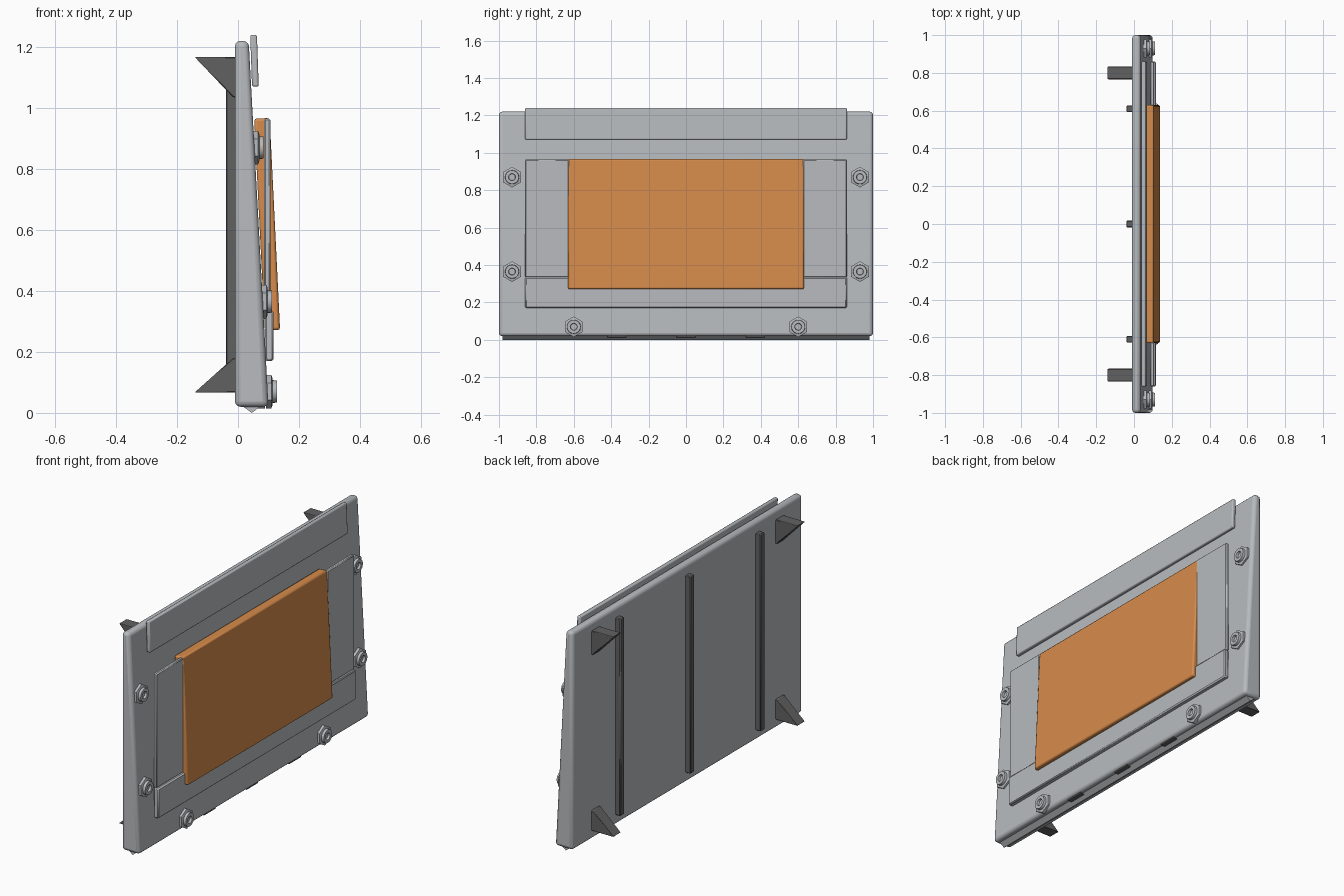
import bpy, bmesh, math
from mathutils import Matrix

cube = bpy.data.objects.get("Cube")
if cube:
    bpy.data.objects.remove(cube, do_unlink=True)


def material(name, rgb):
    m = bpy.data.materials.new(name)
    m.use_nodes = True
    m.diffuse_color = (*rgb, 1)
    m.node_tree.nodes["Principled BSDF"].inputs["Base Color"].default_value = (*rgb, 1)
    return m


GREY = material("light grey", (0.48, 0.50, 0.52))
DARK = material("dark grey", (0.12, 0.12, 0.12))
ORANGE = material("orange", (0.68, 0.26, 0.07))


def finish(bm, name, mat, bevel=0, segments=1):
    bmesh.ops.recalc_face_normals(bm, faces=bm.faces)
    mesh = bpy.data.meshes.new(name)
    bm.to_mesh(mesh)
    bm.free()
    mesh.materials.append(mat)
    ob = bpy.data.objects.new(name, mesh)
    bpy.context.collection.objects.link(ob)
    if bevel:
        mod = ob.modifiers.new("Bevel", "BEVEL")
        mod.width, mod.segments = bevel, segments
    bpy.ops.object.select_all(action="DESELECT")
    ob.select_set(True)
    bpy.context.view_layer.objects.active = ob
    bpy.ops.object.shade_smooth_by_angle(angle=math.radians(35))
    return ob


def prism(name, profile, y0, y1, mat, bevel=0, segments=1):
    """Extrude an x-z profile along y."""
    bm = bmesh.new()
    face = bm.faces.new([bm.verts.new((x, y0, z)) for x, z in profile])
    ext = bmesh.ops.extrude_face_region(bm, geom=[face])["geom"]
    verts = [v for v in ext if isinstance(v, bmesh.types.BMVert)]
    bmesh.ops.translate(bm, verts=verts, vec=(0, y1 - y0, 0))
    return finish(bm, name, mat, bevel, segments)


def box(name, x, y, z, mat, bevel=0):
    profile = [(x[0], z[0]), (x[1], z[0]), (x[1], z[1]), (x[0], z[1])]
    return prism(name, profile, *y, mat, bevel)


# Wedge-shaped main panel
prism("main_panel", [(-0.01, 0.02), (0.1, 0.02), (0.035, 1.22), (-0.01, 1.22)],
      -1, 1, GREY, 0.018, 3)

# Keel under the panel with three dark slots
prism("bottom_keel", [(0.015, 0.022), (0.075, 0.022), (0.045, 0)], -0.98, 0.98, GREY)
for i in (-1, 0, 1):
    box("bottom_slot", (0.055, 0.088), (i * 0.37 - 0.05, i * 0.37 + 0.05),
        (0.014, 0.023), DARK)

# Top strip, lower plate and side plates
prism("top_strip", [(0.046, 1.07), (0.068, 1.07), (0.062, 1.24), (0.04, 1.24)],
      -0.86, 0.86, GREY, 0.006, 2)
box("lower_plate", (0.088, 0.117), (-0.86, 0.86), (0.17, 0.335), GREY, 0.006)
for name, y in (("left_plate", (-0.86, -0.625)), ("right_plate", (0.625, 0.86))):
    box(name, (0.086, 0.107), y, (0.335, 0.965), GREY, 0.005)

# Sloping orange pad
prism("orange_pad", [(0.088, 0.27), (0.138, 0.272), (0.104, 0.967), (0.053, 0.965)],
      -0.63, 0.63, ORANGE, 0.008, 2)


def nut(y, z):
    """Hexagonal flange carrying a round collar with a hole."""
    x = 0.1 - 0.0542 * (z - 0.02) - 0.006
    bm = bmesh.new()
    # Points up: the circle's first corner lies on the vertical axis
    turn = Matrix.Translation((x, y, z)) @ Matrix.Rotation(math.pi / 2, 4, "Y")
    sections = [(6, 0.055, 0, 0.018), (6, 0.055, 0.018, 0.022)]
    for sides, r, lo, hi in sections:
        top = r if lo == 0 else r * 0.8
        corner = Matrix.Rotation(math.pi / 2, 4, "Z")
        bmesh.ops.create_cone(bm, segments=sides, cap_ends=True, radius1=r, radius2=top,
                              depth=hi - lo,
                              matrix=turn @ Matrix.Translation((0, 0, (lo + hi) / 2)) @ corner)
    # Collar rings from outside to the bottom of the hole
    rings = []
    n = 20
    for r, h in ((0.038, 0.018), (0.036, 0.036), (0.019, 0.036), (0.017, 0.024)):
        rings.append([bm.verts.new((x + h, y + r * math.cos(2 * math.pi * k / n),
                                    z + r * math.sin(2 * math.pi * k / n)))
                      for k in range(n)])
    for a, b in zip(rings, rings[1:]):
        for k in range(n):
            j = (k + 1) % n
            bm.faces.new((a[k], a[j], b[j], b[k]))
    bm.faces.new(rings[-1])
    # Stand the hexagon on a corner
    ob = finish(bm, "nut", GREY)
    return ob


for side in (-1, 1):
    for y, z in ((0.93, 0.87), (0.93, 0.365), (0.6, 0.07)):
        nut(side * y, z)

# Rear rails
for y in (-0.61, 0, 0.61):
    box("rear_rail", (-0.04, -0.005), (y - 0.018, y + 0.018), (0.075, 1.16), DARK, 0.004)

# Rear corner brackets
for y in (-0.8, 0.8):
    for name, flat, tip in (("upper_bracket", 1.167, 1.035), ("lower_bracket", 0.067, 0.18)):
        prism(name, [(-0.142, flat), (-0.005, flat), (-0.005, tip), (-0.016, tip)],
              y - 0.034, y + 0.034, DARK, 0.003)
